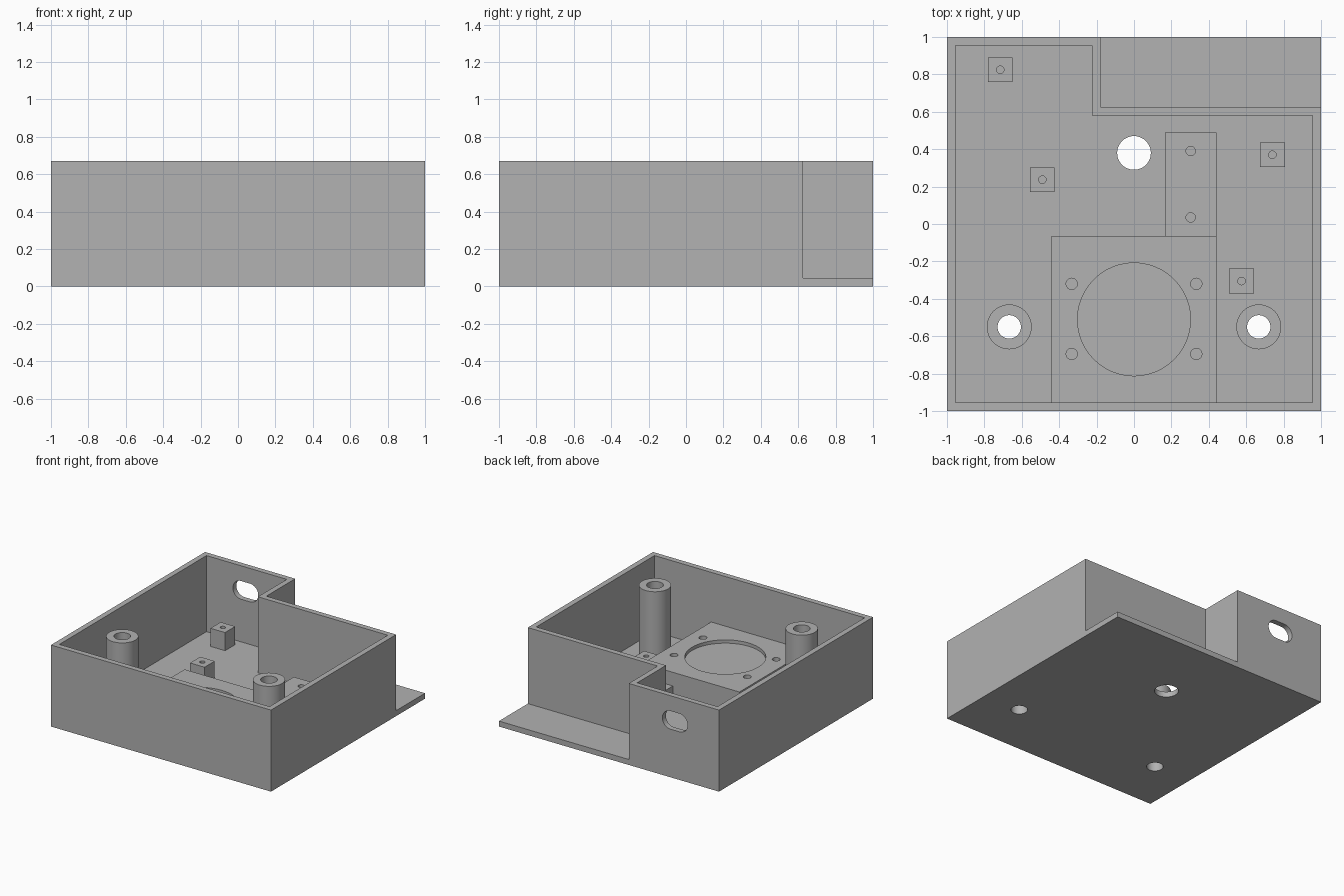
import bpy
import bmesh
import math

default = bpy.data.objects.get("Cube")
if default:
    bpy.data.objects.remove(default, do_unlink=True)

HEIGHT, FLOOR, WALL = 0.67, 0.045, 0.045

grey = bpy.data.materials.new("plain grey")
grey.use_nodes = True
grey.diffuse_color = (0.445, 0.445, 0.445, 1)
grey.node_tree.nodes["Principled BSDF"].inputs["Base Color"].default_value = grey.diffuse_color


def prism(name, outline, z0, z1):
    """Extrude a counter-clockwise xy outline from z0 to z1."""
    bm = bmesh.new()
    face = bm.faces.new([bm.verts.new((x, y, z0)) for x, y in outline])
    top = bmesh.ops.extrude_face_region(bm, geom=[face])["geom"]
    moved = [v for v in top if isinstance(v, bmesh.types.BMVert)]
    bmesh.ops.translate(bm, verts=moved, vec=(0, 0, z1 - z0))
    bmesh.ops.recalc_face_normals(bm, faces=bm.faces)
    mesh = bpy.data.meshes.new(name)
    bm.to_mesh(mesh)
    bm.free()
    mesh.materials.append(grey)
    obj = bpy.data.objects.new(name, mesh)
    bpy.context.collection.objects.link(obj)
    return obj


def rect(x0, y0, x1, y1):
    return [(x0, y0), (x1, y0), (x1, y1), (x0, y1)]


def circle(x, y, r, n=48):
    return [(x + r * math.cos(math.tau * i / n), y + r * math.sin(math.tau * i / n))
            for i in range(n)]


def activate(obj):
    bpy.ops.object.select_all(action="DESELECT")
    obj.select_set(True)
    bpy.context.view_layer.objects.active = obj


def cut(obj, cutter):
    """Subtract the cutter from the object and discard it."""
    cutter.hide_render = True
    mod = obj.modifiers.new("cut", "BOOLEAN")
    mod.operation = "DIFFERENCE"
    mod.solver = "EXACT"
    mod.object = cutter
    activate(obj)
    bpy.ops.object.modifier_apply(modifier=mod.name)
    bpy.data.objects.remove(cutter, do_unlink=True)


def drill(obj, x, y, r, z0, z1):
    cut(obj, prism("drill", circle(x, y, r), z0, z1))


# Open tray with a notched back corner
tray = prism("tray", rect(-1, -1, 1, 1), 0, HEIGHT)
notch_x, notch_y = -0.18, 0.625
cut(tray, prism("notch", rect(notch_x, notch_y, 1.2, 1.2), FLOOR, 1))
inner = 1 - WALL
cavity = [(-inner, -inner), (inner, -inner), (inner, notch_y - WALL),
          (notch_x - WALL, notch_y - WALL), (notch_x - WALL, inner), (-inner, inner)]
cut(tray, prism("cavity", cavity, FLOOR, 1))

# Cable hole in the floor and slot in the back wall
drill(tray, 0, 0.38, 0.09, -0.1, 0.2)
half, r = 0.04, 0.075
slot_outline = [(x + (half if x >= 0 else -half), y)
                for x, y in circle(0, 0, r, 50)]
slot = prism("slot", slot_outline, -0.1, 0.1)
slot.rotation_euler = (math.pi / 2, 0, 0)
slot.location = (-0.6, 1, 0.47)
bpy.context.view_layer.update()
cut(tray, slot)

# Hollow screw pillars, bored through the floor
parts = [tray]
for side, x in (("left", 0.667), ("right", -0.667)):
    y = -0.55
    pillar = prism(side + "_pillar", circle(x, y, 0.12), FLOOR / 2, 0.66)
    for obj in (pillar, tray):
        drill(obj, x, y, 0.0625, -0.1, 1)
    parts.append(pillar)

# Square standoffs with pilot holes
for i, (x, y) in enumerate([(-0.715, 0.825), (-0.49, 0.237), (0.74, 0.37), (0.575, -0.305)]):
    h = 0.066
    post = prism(f"standoff_{i + 1}", rect(x - h, y - h, x + h, y + h), FLOOR / 2, 0.194)
    drill(post, x, y, 0.02, 0.08, 0.3)
    parts.append(post)

# Raised mounting block with a shallow round pocket and four screw holes
block = prism("mounting_block", rect(-0.44, -0.97, 0.44, -0.065), FLOOR / 2, 0.262)
drill(block, 0, -0.51, 0.302, 0.235, 0.4)
for x in (-0.333, 0.333):
    for y in (-0.32, -0.695):
        drill(block, x, y, 0.03, 0.1, 0.4)
parts.append(block)

# Lower arm behind the block
arm = prism("mounting_arm", rect(0.165, -0.08, 0.44, 0.49), FLOOR / 2, 0.15)
for y in (0.035, 0.39):
    drill(arm, 0.303, y, 0.025, 0.07, 0.3)
parts.append(arm)

for obj in parts:
    activate(obj)
    bpy.ops.object.shade_smooth_by_angle(angle=math.radians(30))
